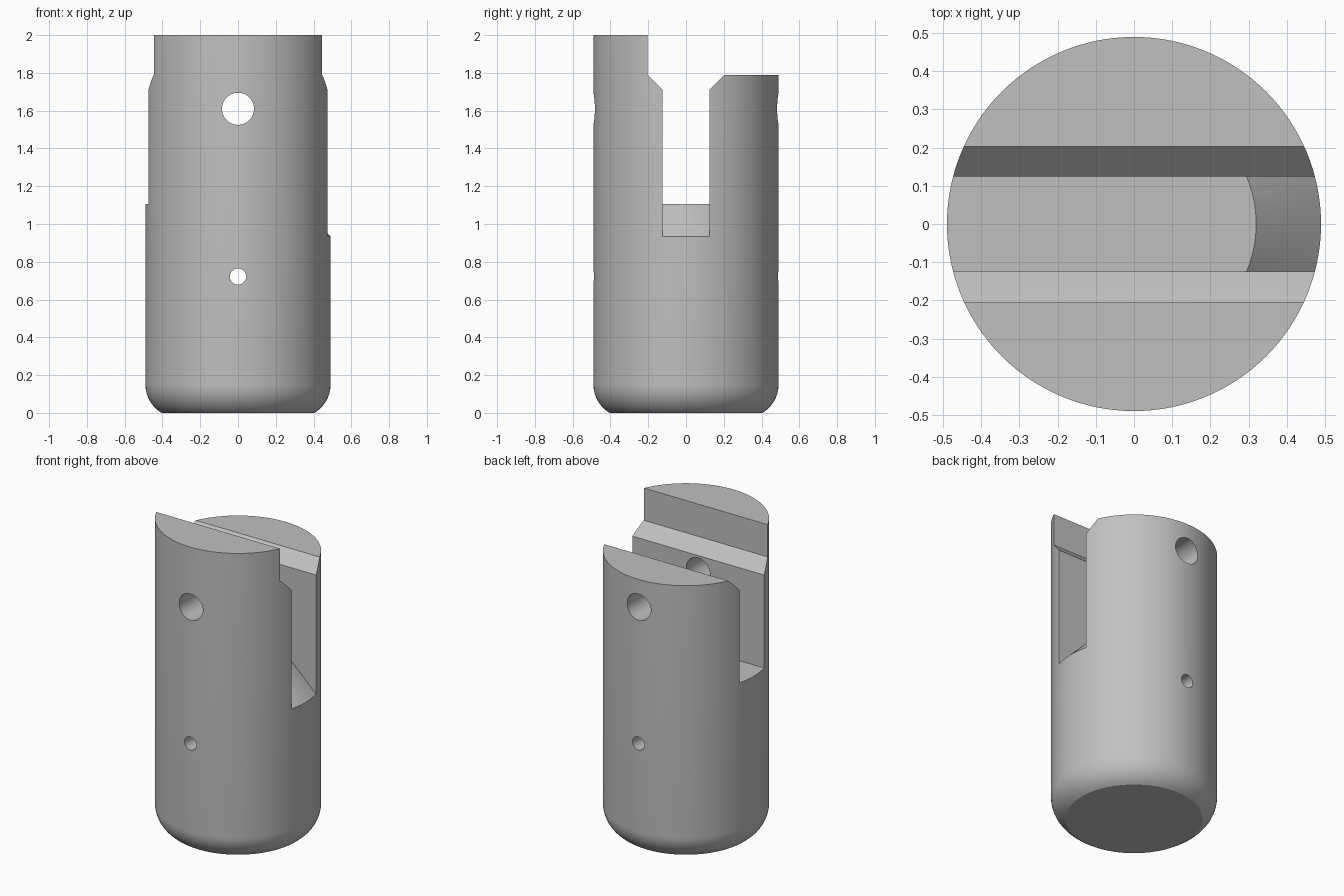
import bpy
import bmesh
from math import radians, sin, cos, pi
from mathutils import Matrix, Vector

cube = bpy.data.objects.get("Cube")
if cube:
    bpy.data.objects.remove(cube, do_unlink=True)

RADIUS = 0.49
SLOT = 0.125      # half width of the slot
FLOOR = 1.105     # slot floor height
SIDES = 128

steel = bpy.data.materials.new("grey_steel")
steel.use_nodes = True
GREY = (0.53, 0.53, 0.53, 1)
steel.diffuse_color = GREY
steel.node_tree.nodes["Principled BSDF"].inputs["Base Color"].default_value = GREY


def make_object(name, bm):
    bmesh.ops.recalc_face_normals(bm, faces=bm.faces)
    mesh = bpy.data.meshes.new(name)
    bm.to_mesh(mesh)
    bm.free()
    mesh.materials.append(steel)
    obj = bpy.data.objects.new(name, mesh)
    bpy.context.collection.objects.link(obj)
    return obj


def lathe(name, profile):
    """Closed solid of revolution from (radius, z) points, bottom to top."""
    bm = bmesh.new()
    rings = [[bm.verts.new((r * cos(2 * pi * i / SIDES), r * sin(2 * pi * i / SIDES), z))
              for i in range(SIDES)] for r, z in profile]
    for low, high in zip(rings, rings[1:]):
        for i in range(SIDES):
            j = (i + 1) % SIDES
            bm.faces.new((low[i], low[j], high[j], high[i]))
    bm.faces.new(rings[0])
    bm.faces.new(rings[-1])
    return make_object(name, bm)


def extrude_x(name, outline, x0, x1):
    """Prism along x from a (y, z) outline."""
    bm = bmesh.new()
    face = bm.faces.new([bm.verts.new((x0, y, z)) for y, z in outline])
    result = bmesh.ops.extrude_face_region(bm, geom=[face])
    moved = [v for v in result["geom"] if isinstance(v, bmesh.types.BMVert)]
    bmesh.ops.translate(bm, verts=moved, vec=Vector((x1 - x0, 0, 0)))
    return make_object(name, bm)


def cross_pin(name, radius, z):
    bm = bmesh.new()
    bmesh.ops.create_cone(bm, cap_ends=True, segments=48, radius1=radius, radius2=radius,
                          depth=2, matrix=Matrix.Translation((0, 0, z)) @ Matrix.Rotation(pi / 2, 4, "X"))
    return make_object(name, bm)


def cut(target, cutter):
    """Subtract the cutter from the target and discard it."""
    bpy.context.view_layer.objects.active = target
    mod = target.modifiers.new(cutter.name, "BOOLEAN")
    mod.operation = "DIFFERENCE"
    mod.solver = "EXACT"
    mod.object = cutter
    cutter.hide_render = True
    bpy.ops.object.modifier_apply(modifier=mod.name)
    bpy.data.objects.remove(cutter, do_unlink=True)


# Round body with a rounded lower edge
ARC = 0.175
STEPS = 10
profile = []
for i in range(STEPS + 1):
    a = radians(59) * (1 - i / STEPS)
    profile.append((RADIUS - ARC * (1 - cos(a)), 0.15 - ARC * sin(a)))
profile.append((RADIUS, 2.0))
body = lathe("slotted_body", profile)

# Slot with chamfered mouth, tall front cheek and short back cheek
cut(body, extrude_x("slot_cutter", [
    (-SLOT, FLOOR), (SLOT, FLOOR), (SLOT, 1.71), (0.203, 1.79), (1, 1.79),
    (1, 2.5), (-0.204, 2.5), (-0.204, 1.79), (-0.2, 1.787), (-SLOT, 1.71)], -1, 1))

# Conical ramp at the left end of the slot floor
ramp = extrude_x("ramp_cutter", [(-SLOT, 0.8), (SLOT, 0.8), (SLOT, 1.2), (-SLOT, 1.2)], 0.1, 1)
cut(ramp, lathe("ramp_cone", [(1.02, 0.405), (0.32, FLOOR), (0.22, FLOOR + 0.1), (0.02, FLOOR + 0.3)]))
cut(body, ramp)

# Cross holes through both cheeks and through the lower body
for name, radius, z in (("large_hole", 0.085, 1.61), ("small_hole", 0.043, 0.722)):
    cut(body, cross_pin(name, radius, z))

bpy.ops.object.select_all(action="DESELECT")
body.select_set(True)
bpy.context.view_layer.objects.active = body
bpy.ops.object.shade_smooth_by_angle(angle=radians(30))
